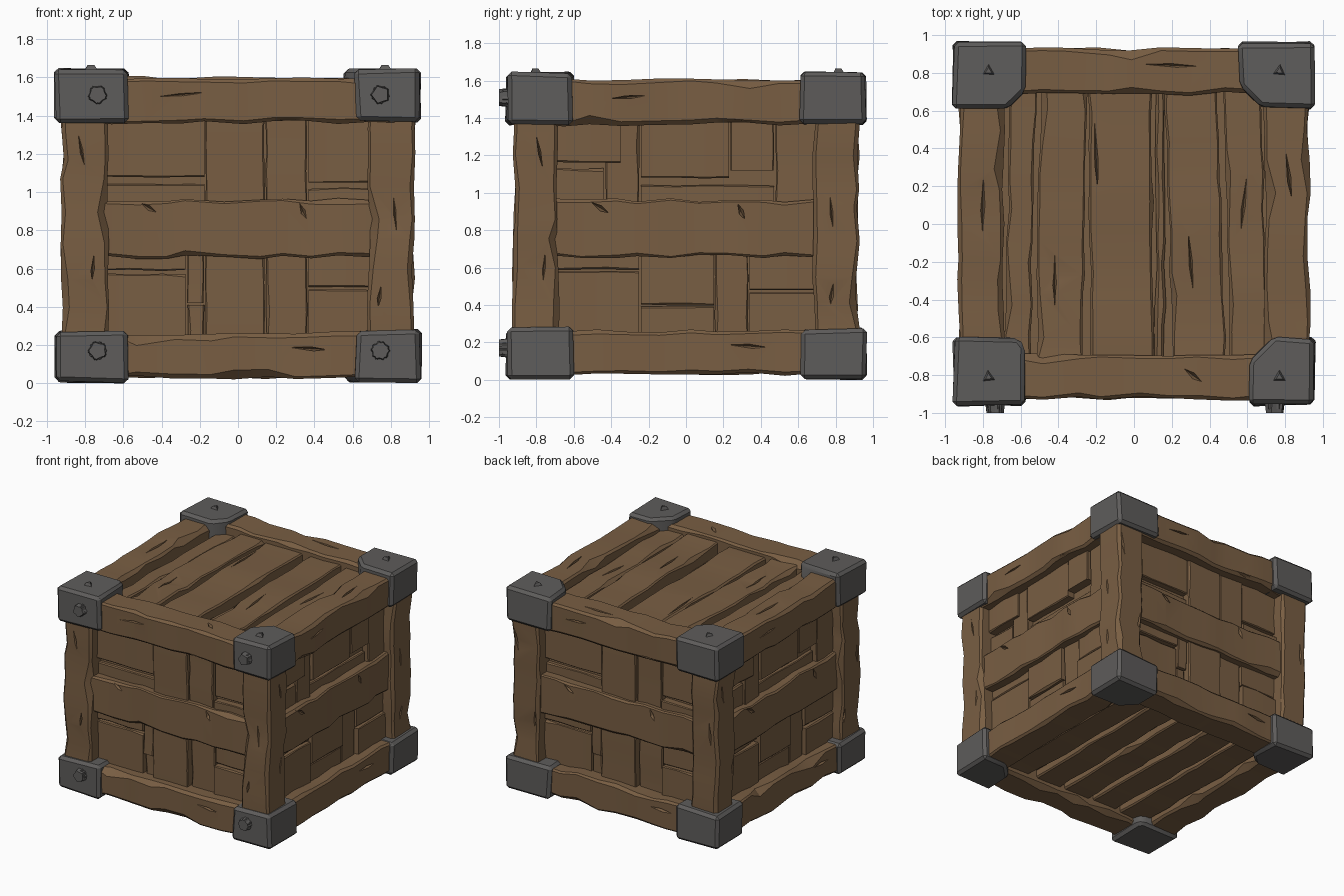
import bpy, bmesh, math, random
from mathutils import Matrix, Vector

if "Cube" in bpy.data.objects:
    bpy.data.objects.remove(bpy.data.objects["Cube"])

random.seed(7)


def material(name, rgb):
    m = bpy.data.materials.new(name)
    m.diffuse_color = (*rgb, 1)
    m.use_nodes = True
    m.node_tree.nodes["Principled BSDF"].inputs["Base Color"].default_value = m.diffuse_color
    return m


WOOD = material("brown_wood", (0.190, 0.112, 0.056))
METAL = material("dark_iron", (0.112, 0.108, 0.105))
SIDES = [Matrix.Rotation(k * math.pi / 2, 4, 'Z') for k in range(4)]  # front, right, back, left
TOP = Matrix.Rotation(-math.pi / 2, 4, 'X')
NAMES = ["front", "right", "back", "left"]


def finish(bm, name, mat, matrix=Matrix()):
    bm.transform(matrix)
    bmesh.ops.recalc_face_normals(bm, faces=bm.faces)
    me = bpy.data.meshes.new(name)
    bm.to_mesh(me)
    bm.free()
    me.materials.append(mat)
    ob = bpy.data.objects.new(name, me)
    bpy.context.collection.objects.link(ob)
    return ob


def beam(name, lo, hi, matrix=Matrix(), jit=0.008, chip=0.03, tilt=0.0):
    """Worn timber: a row of chamfered rectangles with uneven sides and chips."""
    dims = [h - l for l, h in zip(lo, hi)]
    i = dims.index(max(dims))
    j, k = [a for a in range(3) if a != i]
    n = max(2, round(dims[i] / 0.16))
    small = min(dims[j], dims[k])
    r = lambda s=jit: random.uniform(-s, s)
    bm = bmesh.new()
    rings = []
    for s in range(n + 1):
        t = lo[i] + dims[i] * s / n + (r(0.04) if 0 < s < n else 0)
        sh = tilt * (s / n - 0.5)
        a0, a1 = lo[j] + r() + sh, hi[j] + r() + sh
        b0, b1 = lo[k] + r(), hi[k] + r()
        c = [min(random.uniform(0.3, 0.7) * chip * (2.3 if random.random() < 0.13 else 1),
                 0.35 * small) for _ in range(4)]
        pts = [(a0 + c[0], b0), (a1 - c[1], b0), (a1, b0 + c[1]), (a1, b1 - c[2]),
               (a1 - c[2], b1), (a0 + c[3], b1), (a0, b1 - c[3]), (a0, b0 + c[0])]
        ring = []
        for a, b in pts:
            v = [0, 0, 0]
            v[i], v[j], v[k] = t, a, b
            ring.append(bm.verts.new(v))
        rings.append(ring)
    for p, q in zip(rings, rings[1:]):
        for e in range(8):
            bm.faces.new((p[e], p[(e + 1) % 8], q[(e + 1) % 8], q[e]))
    bm.faces.new(rings[0])
    bm.faces.new(rings[-1])
    return finish(bm, name, WOOD, matrix)


# Inner box closes the gaps between boards
bm = bmesh.new()
bmesh.ops.create_cube(bm, size=1, matrix=Matrix.Translation((0, 0, 0.805)) @ Matrix.Diagonal((1.56, 1.56, 1.31, 1)))
finish(bm, "inner_box", WOOD)

# Side boards: left, right, bottom, top, outer depth
FRONT = [(-.70, -.175, 1.08, 1.38, .83), (-.70, -.175, .92, 1.04, .815), (-.17, .14, .22, 1.40, .845),
         (.145, .36, .94, 1.40, .835), (.37, .70, 1.05, 1.38, .82), (.37, .70, .93, 1.02, .84),
         (-.70, -.275, .22, .57, .82), (-.70, -.275, .59, .68, .83), (-.265, -.18, .42, .68, .83),
         (-.265, -.18, .22, .41, .81), (.15, .36, .22, .68, .81), (.37, .70, .50, .68, .815),
         (.37, .70, .22, .49, .835)]
RIGHT = [(-.70, -.44, .94, 1.13, .82), (-.70, -.35, 1.16, 1.38, .85), (-.43, -.25, .94, 1.38, .83),
         (-.24, .23, 1.08, 1.38, .84), (-.24, .47, .94, 1.04, .81), (.235, .47, 1.12, 1.38, .85),
         (.48, .70, .94, 1.38, .835), (-.70, -.25, .22, .58, .825), (-.70, -.25, .59, .68, .81),
         (-.24, .15, .40, .68, .835), (-.24, .15, .22, .39, .82), (.155, .33, .22, .68, .815),
         (.34, .70, .48, .68, .83), (.34, .70, .22, .47, .84)]

worn = []
for k, M in enumerate(SIDES):
    s = NAMES[k]
    for u0, u1, z0, z1, d in (RIGHT if k % 2 else FRONT):
        beam(s + "_board", (u0, -d, z0), (u1, -.74, z1), M, 0.004, 0.012)
    worn += [
        beam(s + "_middle_plank", (-.72, -.88, .66), (.72, -.76, .96), M, 0.011, 0.025),
        beam(s + "_top_rail", (-.82, -.925, 1.365), (.82, -.69, 1.60), M, 0.011, 0.035),
        beam(s + "_bottom_rail", (-.82, -.925, .03), (.82, -.69, .26), M, 0.011, 0.035),
        beam(s + "_corner_post", (-.92, -.92, .10), (-.685, -.685, 1.52), M, 0.011, 0.035)]

# Lid and floor planks run front to back
for x0, x1, z, tilt in [(-.67, -.535, 1.53, .03), (-.505, -.26, 1.56, .02), (-.235, .10, 1.555, -.02),
                        (.115, .165, 1.49, 0), (.185, .46, 1.56, -.05), (.49, .69, 1.545, -.04)]:
    worn.append(beam("lid_plank", (x0, -.73, 1.42), (x1, .74, z), Matrix(), 0.008, 0.02, tilt))
for n in range(5):
    x = -.68 + n * .275
    worn.append(beam("floor_plank", (x, -.73, .085), (x + .235, .73, .19), Matrix(), 0.008, 0.02,
                     random.uniform(-.03, .03)))

# Cracks: slim spindles cut out of the timber (u, v, depth, half length, half width, angle)
bm = bmesh.new()


def crack(M, u, v, d, length, width, ang):
    T = M @ Matrix.Translation((u, -d, v)) @ Matrix.Rotation(math.radians(ang), 4, 'Y')
    T = T @ Matrix.Diagonal((length, 0.03, width, 1))
    p = [bm.verts.new(T @ Vector(c)) for c in
         ((1, 0, .3), (0, 0, 1), (-1, 0, -.2), (.2, 0, -1), (0, 1, 0), (0, -1, 0))]
    for e in range(4):
        for tip in p[4:]:
            bm.faces.new((p[e], p[(e + 1) % 4], tip))


for k, M in enumerate(SIDES):
    for u, v, d, ln, w, ang in [(.38, .18, .925, .11, .012, 5), (-.30, 1.51, .925, .12, .010, -4),
                                (.25, 1.38, .925, .08, .012, 3), (-.47, .92, .88, .07, .018, 35),
                                (.34, .90, .88, .06, .018, 70), (-.82, 1.22, .92, .10, .010, 80),
                                (-.76, .60, .92, .09, .012, 96), (.82, .90, .92, .11, .010, 86),
                                (.74, .45, .92, .07, .014, 100)]:
        crack(M, u + random.uniform(-.06, .06) * (k > 0), v, d, ln, w, ang)
for u, v, d, ln, w, ang in [(.31, -.80, 1.60, .06, .015, 40), (-.20, .35, 1.555, .20, .010, 88),
                            (.58, .10, 1.545, .16, .012, 97), (-.42, -.30, 1.56, .14, .010, 91),
                            (.30, -.20, 1.56, .18, .010, 86), (-.80, .10, 1.60, .16, .012, 92),
                            (.82, .25, 1.60, .14, .012, 84), (.20, .84, 1.60, .15, .010, 3)]:
    crack(TOP, u, v, d, ln, w, ang)
cutter = finish(bm, "crack_cutter", WOOD)
cutter.hide_render = True
for ob in worn:
    mod = ob.modifiers.new("cracks", 'BOOLEAN')
    mod.operation, mod.solver, mod.object = 'DIFFERENCE', 'EXACT', cutter
    bpy.context.view_layer.objects.active = ob
    bpy.ops.object.modifier_apply(modifier=mod.name)
bpy.data.objects.remove(cutter)

# Iron corner brackets: sign x, sign y, inner x, inner y, cut inner corner
for sx, sy, ix, iy, c in [(-1, -1, .575, .605, .04), (1, -1, .615, .605, .12),
                          (1, 1, .555, .615, .12), (-1, 1, .575, .615, .09)]:
    for z0, z1, part in [(.005, .275, "bottom"), (1.365, 1.645, "top")]:
        bm = bmesh.new()
        outline = [(.955, .96), (ix, .96), (ix, iy + c), (ix + c, iy), (.955, iy)]
        f = bm.faces.new([bm.verts.new((sx * x, sy * y, z0)) for x, y in outline])
        up = bmesh.ops.extrude_face_region(bm, geom=[f])["geom"]
        bmesh.ops.translate(bm, vec=(0, 0, z1 - z0), verts=[g for g in up if isinstance(g, bmesh.types.BMVert)])
        for v in bm.verts:
            v.co += Vector([random.uniform(-.010, .010) for _ in range(3)])
        bmesh.ops.recalc_face_normals(bm, faces=bm.faces)
        bmesh.ops.bevel(bm, geom=bm.edges[:], offset=.022, segments=1, affect='EDGES', profile=.5)
        finish(bm, part + "_corner_bracket", METAL)
    # Small spike on top of each bracket
    bm = bmesh.new()
    bmesh.ops.create_cone(bm, cap_ends=True, segments=3, radius1=.055, radius2=.02, depth=.05,
                          matrix=Matrix.Translation((sx * .77, sy * .81, 1.64)) @ Matrix.Rotation(sx + sy, 4, 'Z'))
    finish(bm, "top_stud", METAL)

# Bolts on every side face
for k, M in enumerate(SIDES):
    tip = .98 if k % 2 else 1.0
    for u in (-.735, .745):
        for z in (.17, 1.51):
            bm = bmesh.new()
            T = Matrix.Translation((u, -tip + .04, z)) @ Matrix.Rotation(math.pi / 2, 4, 'X')
            T = T @ Matrix.Rotation(random.random() * 3, 4, 'Z')
            bmesh.ops.create_cone(bm, cap_ends=True, segments=5, radius1=.056, radius2=.046, depth=.08, matrix=T)
            finish(bm, NAMES[k] + "_bolt", METAL)

# Smooth worn surfaces, crisp edges
bpy.ops.object.select_all(action='SELECT')
bpy.context.view_layer.objects.active = bpy.data.objects["inner_box"]
bpy.ops.object.shade_smooth_by_angle(angle=math.radians(30))
